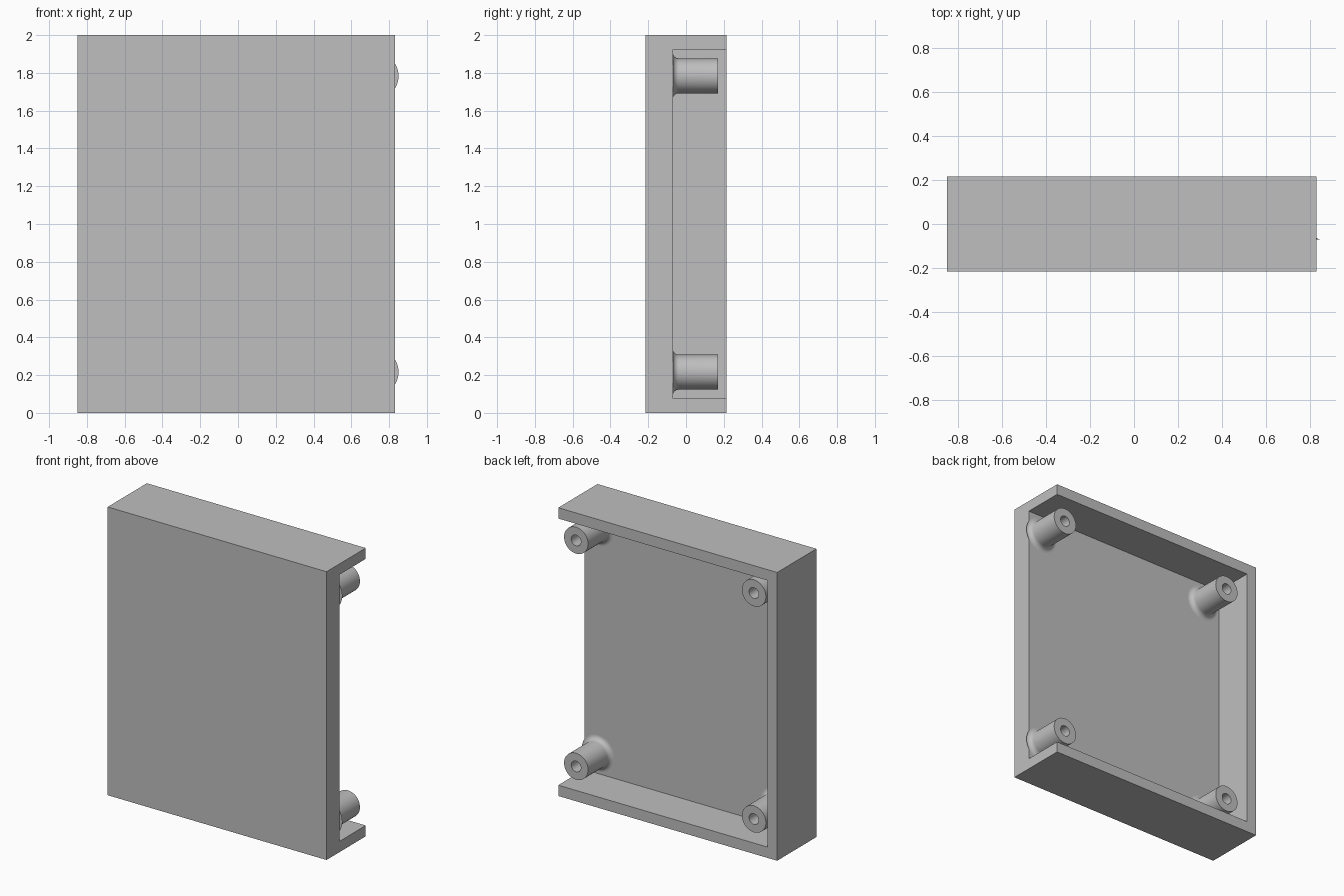
import bpy, bmesh, math
from mathutils import Vector, Matrix

if "Cube" in bpy.data.objects:
    bpy.data.objects.remove(bpy.data.objects["Cube"], do_unlink=True)

grey = bpy.data.materials.new("plain grey")
grey.use_nodes = True
colour = (0.52, 0.52, 0.52, 1)
grey.diffuse_color = colour
grey.node_tree.nodes["Principled BSDF"].inputs["Base Color"].default_value = colour

LEFT, RIGHT, DEPTH, HEIGHT = -0.85, 0.83, 0.215, 2.0
WALL, FLOOR = 0.075, -0.07


def add_object(name, bm):
    mesh = bpy.data.meshes.new(name)
    bm.to_mesh(mesh)
    bm.free()
    mesh.materials.append(grey)
    obj = bpy.data.objects.new(name, mesh)
    bpy.context.collection.objects.link(obj)
    return obj


def add_box(name, low, high):
    low, high = Vector(low), Vector(high)
    bm = bmesh.new()
    bmesh.ops.create_cube(bm, size=1, matrix=Matrix.Translation((low + high) / 2)
                          @ Matrix.Diagonal((high - low).to_4d()))
    return add_object(name, bm)


# Housing: a slab hollowed from the back and through its right end
housing = add_box("housing", (LEFT, -DEPTH, 0), (RIGHT, DEPTH, HEIGHT))
cutter = add_box("cavity_cutter", (LEFT + WALL, FLOOR, WALL),
                 (RIGHT + 1, DEPTH + 1, HEIGHT - WALL))
cutter.hide_render = True
cut = housing.modifiers.new("cavity", "BOOLEAN")
cut.operation = "DIFFERENCE"
cut.solver = "EXACT"
cut.object = cutter
bpy.context.view_layer.objects.active = housing
housing.select_set(True)
bpy.ops.object.modifier_apply(modifier=cut.name)
bpy.data.objects.remove(cutter, do_unlink=True)


# Mounting post: revolved bored cylinder with a filleted foot
def add_post(name, x, z):
    bore, radius, fillet, tip = 0.037, 0.092, 0.033, 0.17
    profile = [(0, FLOOR + 0.005), (bore, FLOOR + 0.005), (bore, tip), (radius, tip)]
    steps = 8
    for i in range(steps + 1):
        a = math.pi / 2 * i / steps
        profile.append((radius + fillet * (1 - math.cos(a)),
                        FLOOR + fillet * (1 - math.sin(a))))
    profile.append((0, FLOOR))
    bm = bmesh.new()
    verts = [bm.verts.new((r, y, 0)) for r, y in profile]
    edges = [bm.edges.new(pair) for pair in zip(verts, verts[1:])]
    bmesh.ops.spin(bm, geom=verts + edges, cent=(0, 0, 0), axis=(0, 1, 0),
                   angle=math.tau, steps=48, use_merge=True)
    bmesh.ops.remove_doubles(bm, verts=bm.verts, dist=0.0001)
    bmesh.ops.recalc_face_normals(bm, faces=bm.faces)
    post = add_object(name, bm)
    post.location = (x, 0, z)
    bpy.ops.object.select_all(action="DESELECT")
    post.select_set(True)
    bpy.context.view_layer.objects.active = post
    bpy.ops.object.shade_smooth_by_angle(angle=math.radians(35))


for side, x in (("left", 0.725), ("right", -0.64)):
    for level, z in (("lower", 0.216), ("upper", HEIGHT - 0.216)):
        add_post(f"{level}_{side}_post", x, z)
